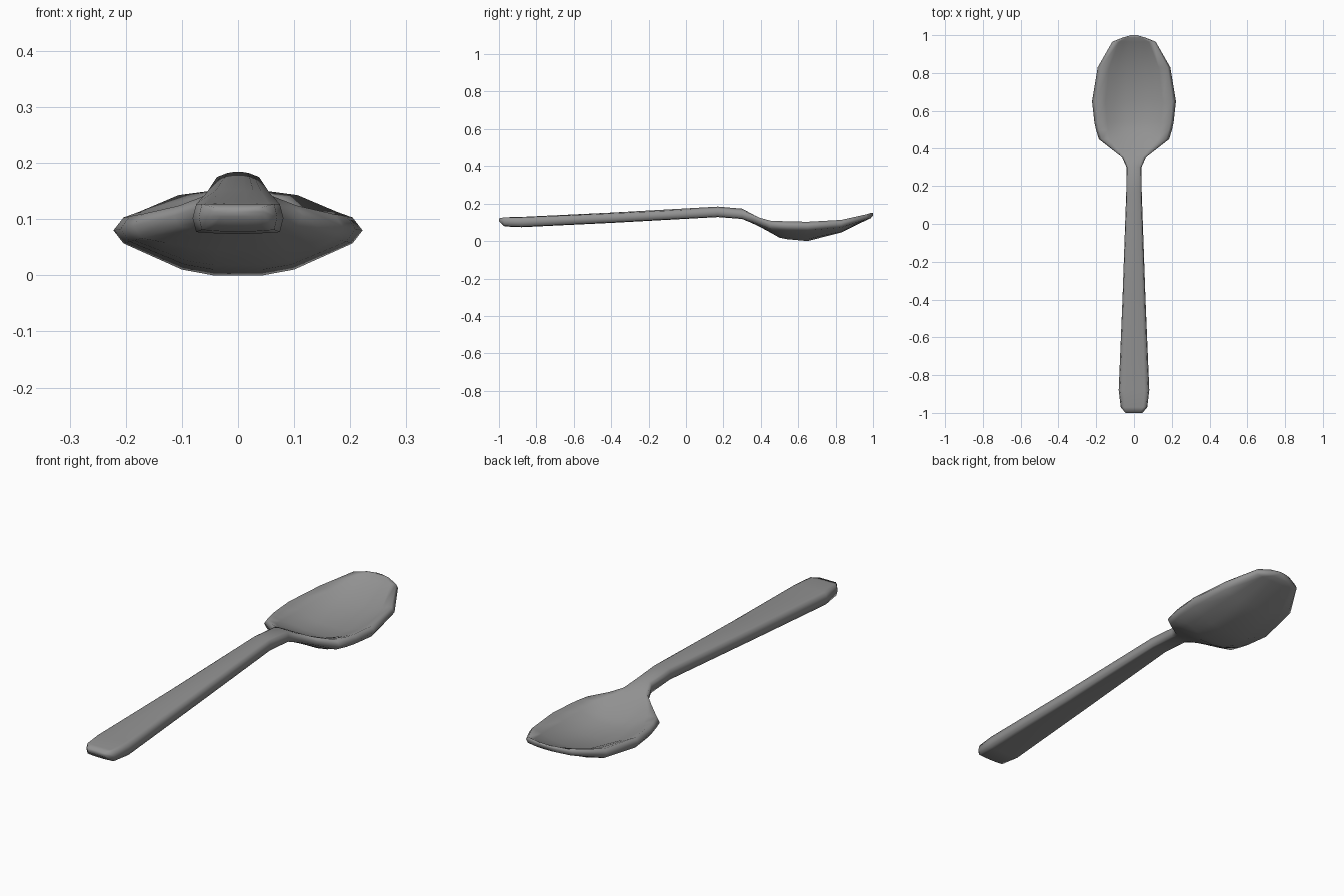
import bpy, bmesh

# Stations along the spoon:
# y, half width, rim top z, rim bottom z, dish of upper face, belly of lower face
stations = [
    (-1.00, 0.045, 0.121, 0.105, 0.000, 0.000),
    (-0.97, 0.070, 0.127, 0.081, 0.000, 0.003),
    (-0.88, 0.081, 0.127, 0.077, -0.002, 0.003),
    (-0.40, 0.061, 0.147, 0.100, -0.005, 0.003),
    (0.17, 0.041, 0.175, 0.132, -0.009, 0.004),
    (0.30, 0.040, 0.165, 0.122, -0.008, 0.004),
    (0.355, 0.064, 0.142, 0.103, -0.002, 0.008),
    (0.395, 0.115, 0.124, 0.088, 0.006, 0.012),
    (0.45, 0.186, 0.109, 0.066, 0.018, 0.020),
    (0.50, 0.201, 0.107, 0.062, 0.038, 0.044),
    (0.54, 0.210, 0.105, 0.060, 0.046, 0.050),
    (0.65, 0.222, 0.103, 0.057, 0.055, 0.057),
    (0.83, 0.192, 0.113, 0.072, 0.034, 0.026),
    (0.965, 0.115, 0.143, 0.116, 0.010, 0.004),
    (0.988, 0.058, 0.150, 0.124, 0.003, 0.002),
    (1.00, 0.015, 0.149, 0.137, 0.000, 0.000),
]


def section(y, w, zt, zb, dish, belly):
    """Closed rounded outline, dished on top and bulging below."""
    across = [(-0.92, 0), (-0.68, 0.42), (-0.45, 0.82), (-0.2, 1),
              (0.2, 1), (0.45, 0.82), (0.68, 0.42), (0.92, 0)]
    mid = (zt + zb) / 2
    upper = [(f * w, y, zt - d * dish) for f, d in across]
    lower = [(f * w, y, zb - d * belly) for f, d in reversed(across)]
    return upper + [(w, y, mid)] + lower + [(-w, y, mid)]


# Spoon body: one continuous skin from handle end to bowl tip
bm = bmesh.new()
rings = [[bm.verts.new(p) for p in section(*s)] for s in stations]
n = len(rings[0])
for a, b in zip(rings, rings[1:]):
    for i in range(n):
        j = (i + 1) % n
        bm.faces.new((a[i], a[j], b[j], b[i]))
bm.faces.new(rings[0])
bm.faces.new(rings[-1])
bmesh.ops.recalc_face_normals(bm, faces=bm.faces)
for f in bm.faces:
    f.smooth = True

mesh = bpy.data.meshes.new("spoon")
bm.to_mesh(mesh)
bm.free()
spoon = bpy.data.objects.new("spoon", mesh)
bpy.context.collection.objects.link(spoon)

# Dark metal
metal = bpy.data.materials.new("dark_metal")
metal.diffuse_color = (0.29, 0.29, 0.29, 1)
mesh.materials.append(metal)
